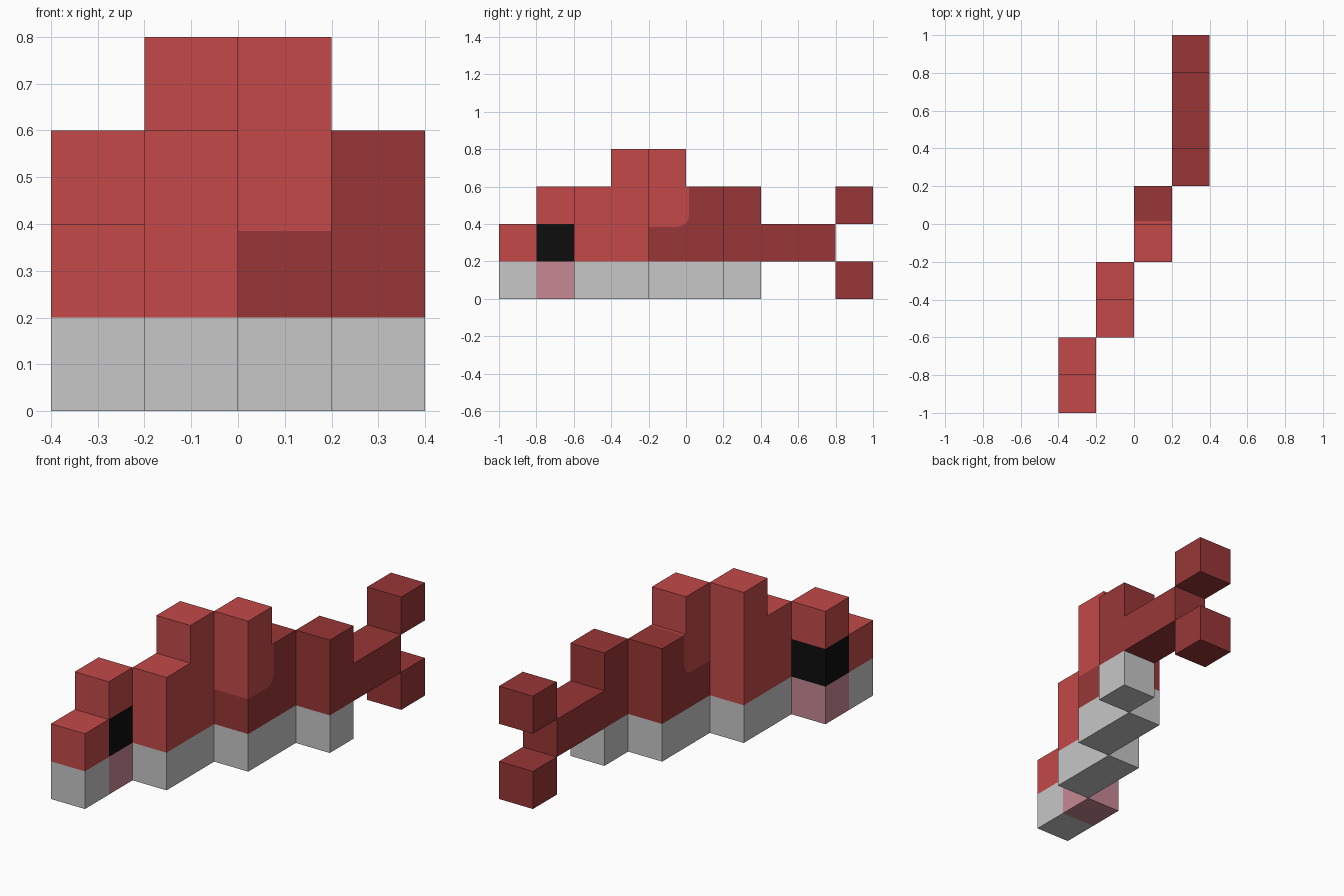
import bpy
import bmesh
import math

if "Cube" in bpy.data.objects:
    bpy.data.objects.remove(bpy.data.objects["Cube"], do_unlink=True)


def linear(c):
    c /= 255
    return c / 12.92 if c <= 0.04045 else ((c + 0.055) / 1.055) ** 2.4


def make_material(name, rgb):
    mat = bpy.data.materials.new(name)
    colour = tuple(linear(c) for c in rgb) + (1.0,)
    mat.diffuse_color = colour
    mat.use_nodes = True
    bsdf = next(n for n in mat.node_tree.nodes if n.type == 'BSDF_PRINCIPLED')
    bsdf.inputs["Base Color"].default_value = colour
    bsdf.inputs["Roughness"].default_value = 0.9
    return mat


MATERIALS = {
    "red": make_material("light red", (195, 73, 73)),
    "dark": make_material("dark red", (152, 54, 54)),
    "white": make_material("pale grey", (199, 199, 199)),
    "pink": make_material("pink", (199, 136, 148)),
    "black": make_material("black", (13, 13, 13)),
}


def rect(y0, y1, z0, z1):
    return [(y0, z0), (y1, z0), (y1, z1), (y0, z1)]


def slab(name, x0, x1, regions):
    """Extrude adjoining coloured side-profile regions along x into one closed shell."""
    mesh = bpy.data.meshes.new(name)
    bm = bmesh.new()
    verts = {}

    def vert(x, p):
        key = (x, round(p[0], 5), round(p[1], 5))
        if key not in verts:
            verts[key] = bm.verts.new(key)
        return verts[key]

    def edges(poly):
        return list(zip(poly, poly[1:] + poly[:1]))

    def edge_key(a, b):
        return frozenset((round(p[0], 5), round(p[1], 5)) for p in (a, b))

    used = [edge_key(a, b) for _, poly in regions for a, b in edges(poly)]
    colours = list(dict.fromkeys(colour for colour, _ in regions))
    for colour, poly in regions:
        faces = [bm.faces.new([vert(x, p) for p in poly]) for x in (x0, x1)]
        # walls only along the outer outline
        for a, b in edges(poly):
            if used.count(edge_key(a, b)) == 1:
                faces.append(bm.faces.new(
                    [vert(x0, a), vert(x0, b), vert(x1, b), vert(x1, a)]))
        for face in faces:
            face.material_index = colours.index(colour)
    bmesh.ops.recalc_face_normals(bm, faces=bm.faces[:])
    bm.to_mesh(mesh)
    bm.free()
    for colour in colours:
        mesh.materials.append(MATERIALS[colour])
    obj = bpy.data.objects.new(name, mesh)
    bpy.context.collection.objects.link(obj)
    return obj


# Head with snout, eye block and pink cheek
slab("head", -0.4, -0.2, [
    ("white", rect(-1, -0.8, 0, 0.2)),
    ("red", rect(-1, -0.8, 0.2, 0.4)),
    ("pink", rect(-0.8, -0.6, 0, 0.2)),
    ("black", rect(-0.8, -0.6, 0.2, 0.4)),
    ("red", rect(-0.8, -0.6, 0.4, 0.6)),
])

# Front body, stepping up to the back
slab("front_body", -0.2, 0, [
    ("white", rect(-0.6, -0.2, 0, 0.2)),
    ("red", [(-0.6, 0.2), (-0.2, 0.2), (-0.2, 0.8),
             (-0.4, 0.8), (-0.4, 0.6), (-0.6, 0.6)]),
])

# Rear body, where the light patch ends in a rounded corner
arc = [(-0.045 + 0.06 * math.sin(t), 0.445 - 0.06 * math.cos(t))
       for t in (i * math.pi / 16 for i in range(9))]
border = [(-0.2, 0.385)] + arc + [(0.015, 0.6)]
slab("rear_body", 0, 0.2, [
    ("white", rect(-0.2, 0.2, 0, 0.2)),
    ("dark", [(-0.2, 0.2), (0.2, 0.2), (0.2, 0.6)] + border[::-1]),
    ("red", border + [(0, 0.6), (0, 0.8), (-0.2, 0.8)]),
])

# Tail base with its narrow stalk
slab("tail", 0.2, 0.4, [
    ("white", rect(0.2, 0.4, 0, 0.2)),
    ("dark", [(0.2, 0.2), (0.4, 0.2), (0.8, 0.2), (0.8, 0.4),
              (0.4, 0.4), (0.4, 0.6), (0.2, 0.6)]),
])

# Tail fin tips
for name, z in (("upper_tail_fin", 0.4), ("lower_tail_fin", 0.0)):
    slab(name, 0.2, 0.4, [("dark", rect(0.8, 1, z, z + 0.2))])
